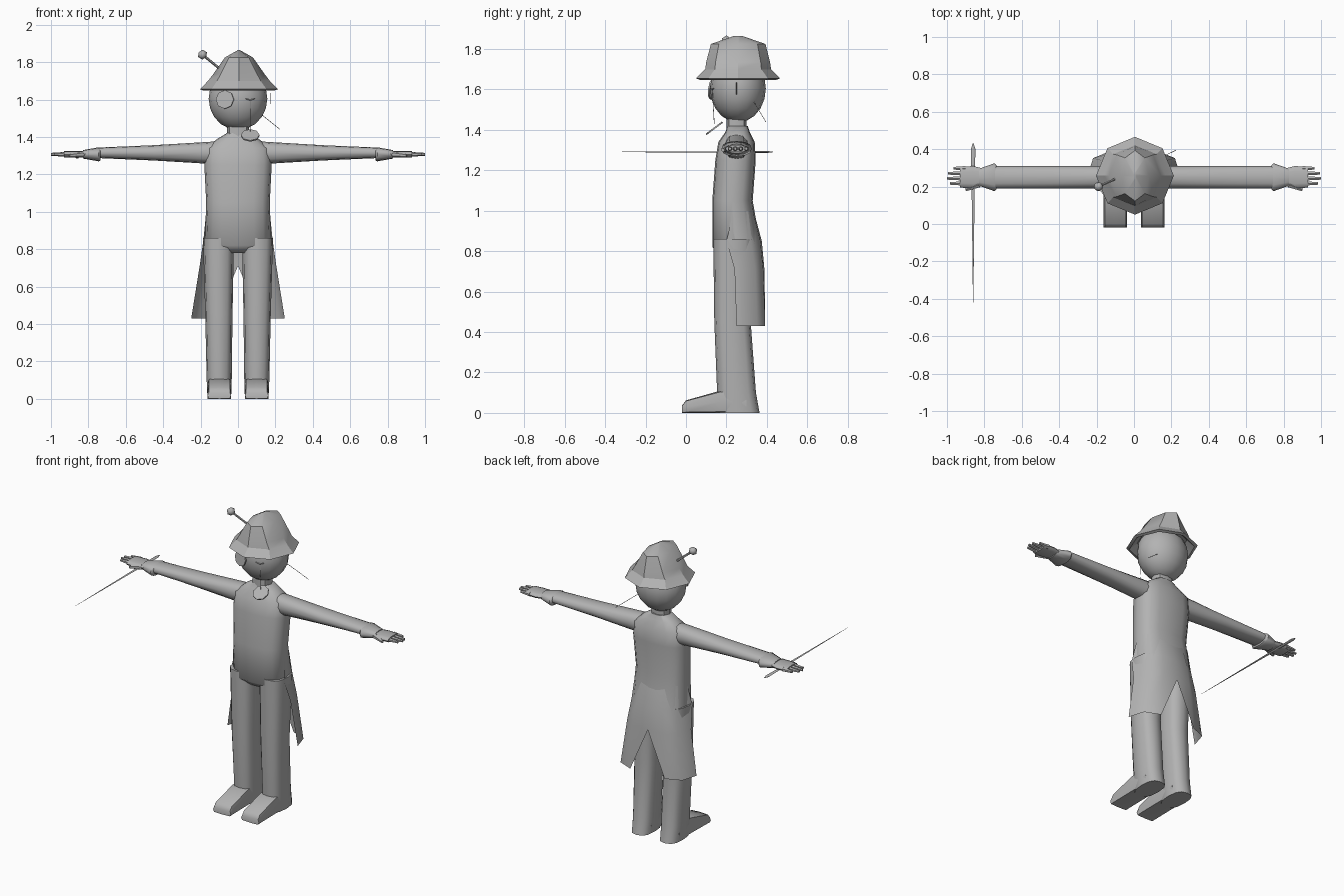
import bpy, bmesh, math
from mathutils import Vector, Matrix

cube = bpy.data.objects.get("Cube")
if cube:
    bpy.data.objects.remove(cube)

grey = bpy.data.materials.new("plain grey")
grey.use_nodes = True
shade = 0.45
grey.diffuse_color = (shade, shade, shade, 1)
grey.node_tree.nodes["Principled BSDF"].inputs["Base Color"].default_value = grey.diffuse_color

middle = 0.25       # depth of the body's centre line
leg_offset = 0.1    # sideways distance of each leg from the centre
hand_height = 1.307


def finish(bm, name, angle=50):
    """Turn a bmesh into a shaded object."""
    bmesh.ops.recalc_face_normals(bm, faces=bm.faces[:])
    mesh = bpy.data.meshes.new(name)
    bm.to_mesh(mesh)
    bm.free()
    mesh.materials.append(grey)
    part = bpy.data.objects.new(name, mesh)
    bpy.context.collection.objects.link(part)
    bpy.ops.object.select_all(action='DESELECT')
    part.select_set(True)
    bpy.context.view_layer.objects.active = part
    bpy.ops.object.shade_smooth_by_angle(angle=math.radians(angle))


def rounded(angle, power):
    """Point on a unit circle that grows squarer as power rises."""
    return [math.copysign(abs(v) ** (2 / power), v) for v in (math.cos(angle), math.sin(angle))]


def loft(name, axis, sections, sides=12, power=2.4, angle=50, flip=1):
    """Skin sections given as (position, centre u, centre v, radius u, radius v)."""
    bm = bmesh.new()
    rings = []
    for position, centre_u, centre_v, radius_u, radius_v in sections:
        ring = []
        for i in range(sides):
            c, s = rounded(math.tau * i / sides, power)
            u, v = centre_u + radius_u * c, centre_v + radius_v * s
            x, y, z = {'x': (position, u, v), 'y': (u, position, v), 'z': (u, v, position)}[axis]
            ring.append(bm.verts.new((x * flip, y, z)))
        rings.append(ring)
    for low, high in zip(rings, rings[1:]):
        for i in range(sides):
            bm.faces.new((low[i - 1], low[i], high[i], high[i - 1]))
    bm.faces.new(rings[0])
    bm.faces.new(rings[-1])
    finish(bm, name, angle)


def rod(name, start, end, start_radius, end_radius, sides=6):
    """Straight tapered rod between two points."""
    start, end = Vector(start), Vector(end)
    along = end - start
    turn = along.to_track_quat('Z', 'Y').to_matrix().to_4x4()
    bm = bmesh.new()
    bmesh.ops.create_cone(bm, cap_ends=True, segments=sides, radius1=start_radius,
                          radius2=end_radius, depth=along.length,
                          matrix=Matrix.Translation((start + end) / 2) @ turn)
    finish(bm, name)


def lens(name, centre, normal):
    """Thin eight-sided disc."""
    half = Vector(normal).normalized() * 0.004
    rod(name, Vector(centre) - half, Vector(centre) + half, 0.05, 0.05, sides=8)


def cord(name, start, end):
    """Hair-thin string."""
    rod(name, start, end, 0.0015, 0.0015, sides=4)


# Torso and neck: height, depth centre, half width, half depth
torso = ((0.78, 0.25, 0.13, 0.08), (0.82, 0.25, 0.178, 0.12), (1.05, 0.23, 0.17, 0.1),
         (1.25, 0.245, 0.18, 0.1), (1.34, 0.25, 0.175, 0.09), (1.39, 0.255, 0.11, 0.06),
         (1.42, 0.255, 0.06, 0.05))
loft("torso", 'z', [(z, 0, y, width, depth) for z, y, width, depth in torso],
     sides=16, power=2.7)
loft("neck", 'z', [(z, 0, middle, 0.06, 0.05) for z in (1.36, 1.47)], sides=8)

# Head
bm = bmesh.new()
head_shape = Matrix.Diagonal((0.157, 0.138, 0.168, 1))
bmesh.ops.create_uvsphere(bm, u_segments=16, v_segments=10, radius=1,
                          matrix=Matrix.Translation((0, 0.257, 1.605)) @ head_shape)
finish(bm, "head")

# Hat: inner band, brim edge, sloping crown and pinched top
hat = ((1.69, 0.14, 0.15), (1.648, 0.19, 0.19), (1.655, 0.208, 0.208),
       (1.7, 0.165, 0.163), (1.735, 0.138, 0.158), (1.825, 0.075, 0.135), (1.865, 0.004, 0.02))
loft("hat", 'z', [(z, 0.005, 0.258, width, depth) for z, width, depth in hat],
     sides=8, power=2, angle=30)
pin_end = Vector((-0.19, 0.2, 1.84))
rod("hat_pin", (-0.08, middle, 1.75), pin_end, 0.007, 0.007)
bm = bmesh.new()
bmesh.ops.create_icosphere(bm, subdivisions=1, radius=0.027, matrix=Matrix.Translation(pin_end))
finish(bm, "hat_pin_ball")

# Face pieces, hanging lens and loose cords
lens("eye_lens", (-0.07, 0.127, 1.6), (-0.3, -1, 0.1))
lens("hanging_lens", (0.065, 0.14, 1.408), (0, -0.6, 0.8))
eye = Vector((0.065, 0.13, 1.597))
cord("lens_cord", eye, (0.065, 0.14, 1.43))
cord("cheek_cord", (0.175, middle, 1.635), (0.175, middle, 1.575))
cord("back_cord", (0.1, 0.335, 1.54), (0.225, 0.395, 1.44))
for side, word in ((1, "outer"), (-1, "inner")):
    rod(word + "_eyelid", eye, eye + Vector((side * 0.025, side * 0.007, 0.008)),
        0.003, 0.002, sides=4)

# Limbs on both sides
for side, word in ((1, "left"), (-1, "right")):
    # Leg: height, depth centre, half width, half depth
    leg = ((0, 0.262, 0.063, 0.102), (0.1, 0.25, 0.067, 0.096),
           (0.45, 0.23, 0.073, 0.09), (0.86, 0.235, 0.083, 0.1))
    loft(word + "_leg", 'z', [(z, leg_offset + z / 200, y, width, depth)
                              for z, y, width, depth in leg], power=2.7, flip=side)
    # Foot: each section rests on the ground
    loft(word + "_foot", 'y', [(y, leg_offset, half, 0.063, half) for y, half in
                               ((-0.02, 0.018), (0, 0.031), (0.17, 0.055), (0.3, 0.05))],
         sides=8, power=6, flip=side)
    loft(word + "_arm", 'x', [(x, middle, 1.315, 0.06, half) for x, half in
                              ((0.1, 0.062), (0.2, 0.056), (0.45, 0.041), (0.75, 0.028))],
         flip=side)
    loft(word + "_cuff", 'x', [(x, middle, hand_height, half, half / 2) for x, half in
                               ((0.735, 0.065), (0.745, 0.075), (0.83, 0.045))], flip=side)
    loft(word + "_palm", 'x', [(x, middle, hand_height, half, 0.017) for x, half in
                               ((0.8, 0.045), (0.86, 0.06), (0.93, 0.055))], flip=side)
    # Fingers spread evenly, the middle ones longest
    for finger, tip in enumerate((0.985, 1, 0.995, 0.965)):
        y = 0.217 + finger * 0.027
        rod(word + "_finger", (side * 0.9, y, hand_height), (side * tip, y, hand_height),
            0.014, 0.008)
    rod(word + "_thumb", (side * 0.83, 0.21, hand_height), (side * 0.9, 0.183, 1.3),
        0.017, 0.009)

# Open coat skirt with a notched back: height, depth centre, half width, half depth
skirt = ((1, 0.235, 0.17, 0.1), (0.85, 0.2, 0.185, 0.175),
         (0.71, 0.24, 0.205, 0.148), (0.43, 0.25, 0.25, 0.148))
bm = bmesh.new()
for side in (1, -1):
    rows = []
    for z, y, width, depth in skirt:
        row = []
        for angle in (0, 20, 55, 90):
            c, s = rounded(math.radians(angle), 3)
            row.append(bm.verts.new((side * width * s, y + depth * c, z)))
        rows.append(row)
    for high, low in zip(rows, rows[1:]):
        for i in range(len(low) - 1):
            corners = [high[i], high[i + 1], low[i + 1], low[i]]
            if low is rows[-1] and i == 0:
                corners.remove(low[i])
    # The hem drops its centre corner to leave the notch
            bm.faces.new(corners)
    bm.verts.remove(rows[-1][0])
bmesh.ops.remove_doubles(bm, verts=bm.verts[:], dist=0.001)
finish(bm, "coat_skirt", 60)

# Slim pointed cane in the right hand
loft("cane", 'y', [(y, -0.86, 1.291, radius, radius / 2) for y, radius in
                   ((0.43, 0.003), (0.4, 0.012), (0.1, 0.007), (-0.42, 0.001))],
     sides=6, power=2)
